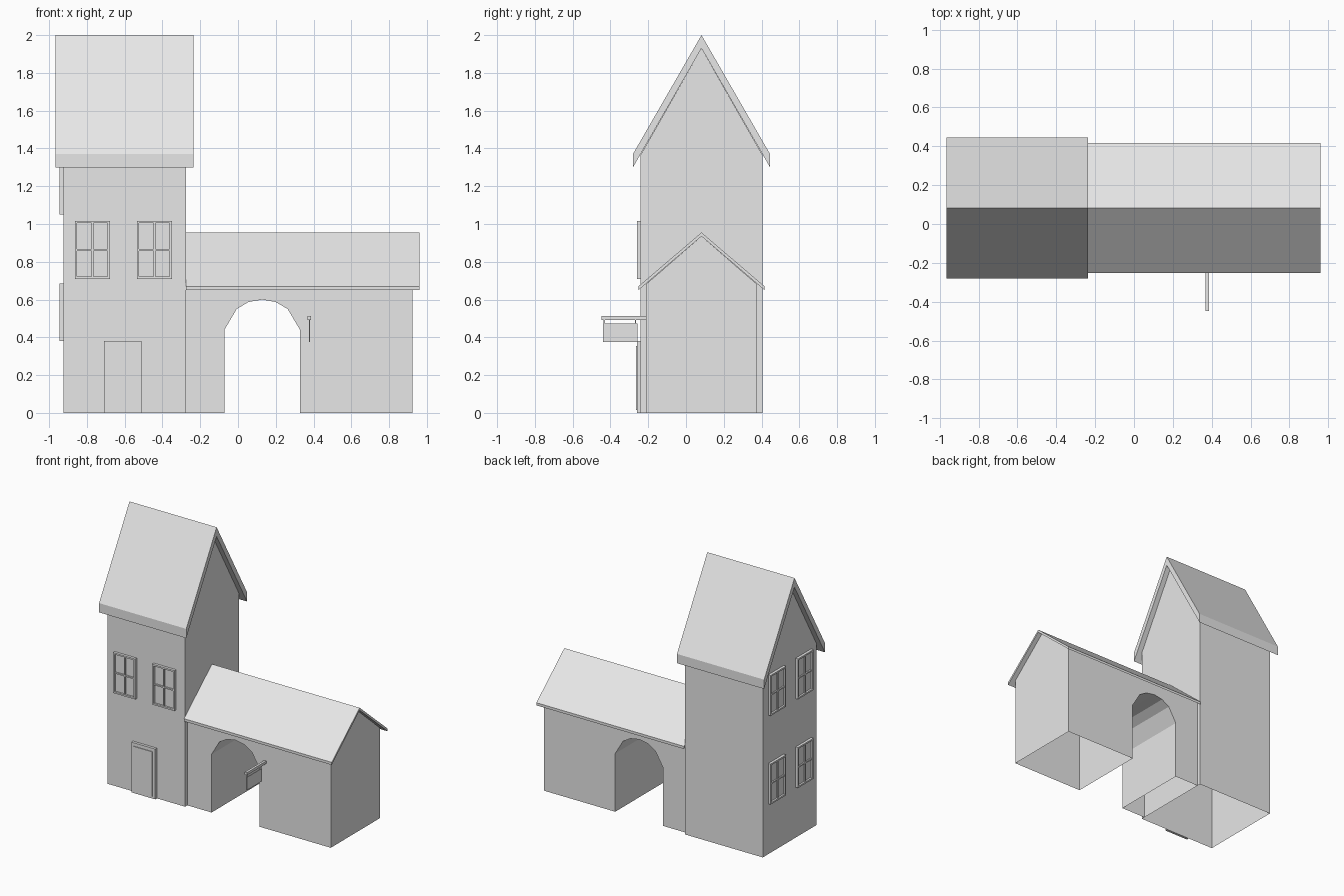
import bpy, bmesh
from mathutils import Matrix, Vector

cube = bpy.data.objects.get("Cube")
if cube:
    bpy.data.objects.remove(cube, do_unlink=True)

grey = bpy.data.materials.new("plain grey")
grey.use_nodes = True
grey.diffuse_color = (0.8, 0.8, 0.8, 1)
grey.node_tree.nodes["Principled BSDF"].inputs["Base Color"].default_value = (0.8, 0.8, 0.8, 1)

RIDGE_Y = 0.082


def finish(name, bm):
    bmesh.ops.remove_doubles(bm, verts=bm.verts, dist=0.0001)
    bmesh.ops.recalc_face_normals(bm, faces=bm.faces)
    mesh = bpy.data.meshes.new(name)
    bm.to_mesh(mesh)
    bm.free()
    mesh.materials.append(grey)
    obj = bpy.data.objects.new(name, mesh)
    bpy.context.collection.objects.link(obj)
    return obj


def add_face(bm, points):
    return bm.faces.new([bm.verts.new(p) for p in points])


def add_box(bm, low, high):
    low, high = Vector(low), Vector(high)
    size = high - low
    bmesh.ops.create_cube(bm, size=1, matrix=Matrix.Translation((low + high) / 2) @ Matrix.Diagonal((*size, 1)))


def box(name, low, high):
    bm = bmesh.new()
    add_box(bm, low, high)
    return finish(name, bm)


def roof(name, x0, x1, half, top, eave, thick):
    """Folded slab with plumb-cut eaves."""
    y0, y1 = RIDGE_Y - half, RIDGE_Y + half
    profile = [(y0, eave), (RIDGE_Y, top), (y1, eave),
               (y1, eave - thick), (RIDGE_Y, top - thick), (y0, eave - thick)]
    bm = bmesh.new()
    face = add_face(bm, [(x0, y, z) for y, z in profile])
    moved = bmesh.ops.extrude_face_region(bm, geom=[face], use_keep_orig=True)
    verts = [v for v in moved["geom"] if isinstance(v, bmesh.types.BMVert)]
    bmesh.ops.translate(bm, verts=verts, vec=(x1 - x0, 0, 0))
    return finish(name, bm)


def gable(bm, x, y0, y1, wall_top, peak):
    add_face(bm, [(x, y0, 0), (x, y1, 0), (x, y1, wall_top), (x, RIDGE_Y, peak), (x, y0, wall_top)])


# Tower walls, open underneath
TX0, TX1, TY0, TY1 = -0.925, -0.275, -0.24, 0.404
bm = bmesh.new()
for x in (TX0, TX1):
    gable(bm, x, TY0, TY1, 1.367, 1.93)
for y in (TY0, TY1):
    add_face(bm, [(TX0, y, 0), (TX1, y, 0), (TX1, y, 1.367), (TX0, y, 1.367)])
finish("tower_walls", bm)
roof("tower_roof", -0.965, -0.236, 0.363, 2.0, 1.37, 0.07)

# Wing walls with the arched passage, open underneath
WX0, WX1, WY0, WY1, WTOP = -0.275, 0.925, -0.213, 0.377, 0.68
arch = [(-0.072, 0), (-0.072, 0.44), (-0.007, 0.55), (0.055, 0.587), (0.128, 0.6),
        (0.2, 0.587), (0.263, 0.55), (0.328, 0.44), (0.328, 0)]
bm = bmesh.new()
outline = [(WX0, 0)] + arch + [(WX1, 0), (WX1, WTOP), (WX0, WTOP)]
for y in (WY0, WY1):
    add_face(bm, [(x, y, z) for x, z in outline])
for (xa, za), (xb, zb) in zip(arch, arch[1:]):
    add_face(bm, [(xa, WY0, za), (xb, WY0, zb), (xb, WY1, zb), (xa, WY1, za)])
gable(bm, WX1, WY0, WY1, WTOP, 0.935)
finish("wing_walls", bm)
roof("wing_roof", -0.275, 0.96, 0.334, 0.955, 0.67, 0.02)


# Windows: frame, crossing bars and a recessed pane
def window(name, matrix):
    w, h, rim, bar, depth = 0.0925, 0.153, 0.012, 0.005, 0.02
    bm = bmesh.new()
    for s in (-1, 1):
        a, b = sorted((s * w, s * (w - rim)))
        add_box(bm, (a, -depth, -h), (b, 0, h))
        a, b = sorted((s * h, s * (h - rim)))
        add_box(bm, (rim - w, -depth, a), (w - rim, 0, b))
        a, b = sorted((s * bar, s * (h - rim)))
        add_box(bm, (-bar, 0.004 - depth, a), (bar, 0, b))
    add_box(bm, (rim - w, 0.004 - depth, -bar), (w - rim, 0, bar))
    add_box(bm, (rim - w, -0.006, rim - h), (w - rim, 0, h - rim))
    bmesh.ops.transform(bm, matrix=matrix, verts=bm.verts)
    finish(name, bm)


for side, x in (("right", -0.771), ("left", -0.443)):
    window("front_window_" + side, Matrix.Translation((x, TY0, 0.863)))
turn = Matrix.Rotation(-1.5707963, 4, "Z")
for row, z in (("lower", 0.533), ("upper", 1.203)):
    for side, y in (("front", -0.082), ("back", 0.246)):
        window(f"side_window_{row}_{side}", Matrix.Translation((TX0, y, z)) @ turn)

# Door and its surround
bm = bmesh.new()
add_box(bm, (-0.71, -0.26, 0), (-0.69, TY0, 0.38))
add_box(bm, (-0.533, -0.26, 0), (-0.51, TY0, 0.38))
add_box(bm, (-0.69, -0.26, 0.355), (-0.533, TY0, 0.38))
add_box(bm, (-0.69, -0.26, 0), (-0.533, TY0, 0.015))
finish("door_frame", bm)
box("door", (-0.69, -0.265, 0.015), (-0.533, TY0, 0.355))

# Hanging sign
box("sign_beam", (0.369, -0.447, 0.493), (0.387, WY0, 0.513))
box("sign_board", (0.375, -0.439, 0.375), (0.381, -0.258, 0.472))
for i, y in enumerate((-0.433, -0.268)):
    box(f"sign_hanger_{i + 1}", (0.376, y - 0.003, 0.472), (0.38, y + 0.003, 0.493))
